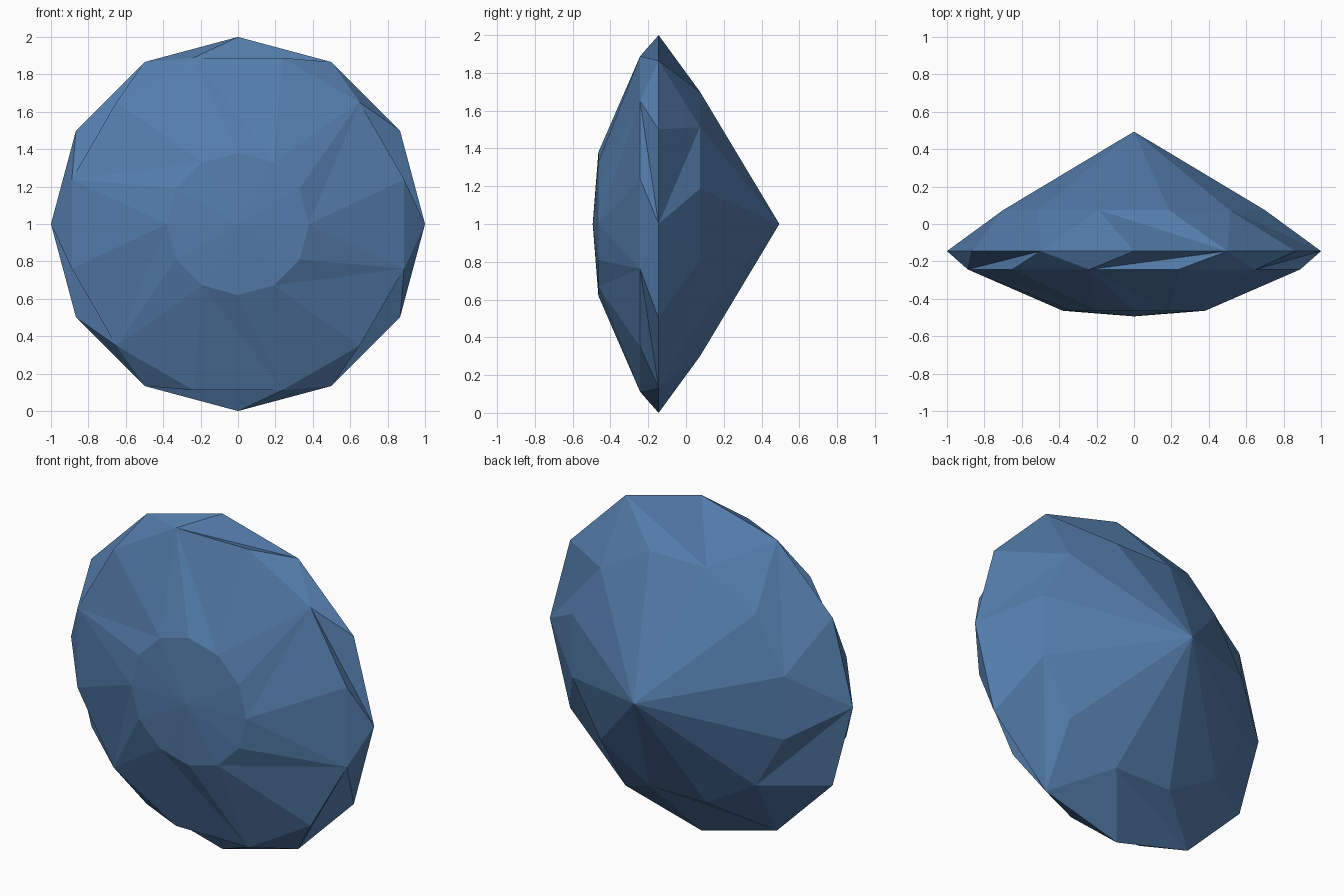
import bpy, bmesh
from math import sin, cos, radians

cube = bpy.data.objects.get("Cube")
if cube:
    bpy.data.objects.remove(cube, do_unlink=True)

SIDES = 12
STEP = 360 / SIDES

# Blue gem material
blue = bpy.data.materials.new("gem_blue")
blue.use_nodes = True
colour = (0.088, 0.205, 0.41, 1)
blue.diffuse_color = colour
blue.node_tree.nodes["Principled BSDF"].inputs["Base Color"].default_value = colour

bm = bmesh.new()


def ring(radius, y, turn=0.0):
    """Ring of vertices around the front-to-back axis, starting at the top."""
    angles = [radians(STEP * (i + turn)) for i in range(SIDES)]
    return [bm.verts.new((radius * sin(a), y, 1 + radius * cos(a))) for a in angles]


def cap(verts, y):
    """Close a ring with a fan to a point on the axis."""
    tip = bm.verts.new((0, y, 1))
    for i in range(SIDES):
        bm.faces.new((verts[i - 1], verts[i], tip))


def facets(straight, offset):
    """Join two staggered rings; the split of each quad alternates."""
    for i in range(SIDES):
        a, b = offset[i - 1], offset[i]
        c, d = straight[(i + 1) % SIDES], straight[i]
        if i % 2 == 0:
            bm.faces.new((a, b, c))
            bm.faces.new((a, c, d))
        else:
            bm.faces.new((a, b, d))
            bm.faces.new((b, c, d))


# Table, crown, girdle and pavilion rings from front to back
table = ring(0.38, -0.464)
crown = ring(0.92, -0.243, 0.5)
girdle = ring(1.0, -0.145)
pavilion = ring(0.725, 0.074, 0.5)

cap(table, -0.494)
facets(table, crown)
facets(girdle, crown)
facets(girdle, pavilion)
cap(pavilion, 0.494)

bmesh.ops.recalc_face_normals(bm, faces=bm.faces)
mesh = bpy.data.meshes.new("gem")
bm.to_mesh(mesh)
bm.free()
mesh.materials.append(blue)
gem = bpy.data.objects.new("gem", mesh)
bpy.context.collection.objects.link(gem)
